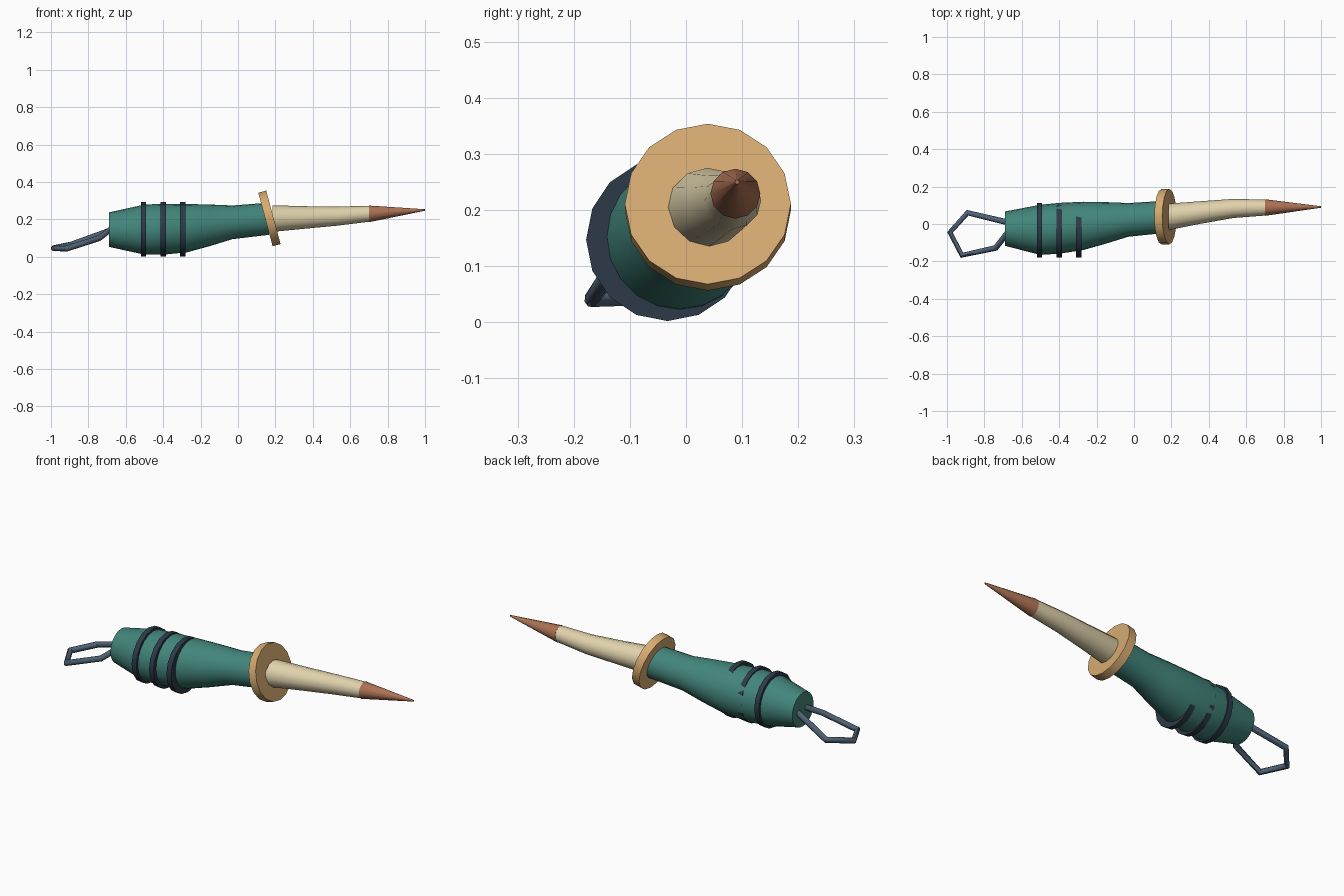
import bpy, bmesh, math
from mathutils import Matrix, Vector

old = bpy.data.objects.get("Cube")
if old:
    bpy.data.objects.remove(old, do_unlink=True)


def material(name, r, g, b):
    col = [(c / 255 / 12.92 if c < 11 else ((c / 255 + 0.055) / 1.055) ** 2.4) for c in (r, g, b)] + [1]
    mat = bpy.data.materials.new(name)
    mat.use_nodes = True
    mat.diffuse_color = col
    bsdf = next(n for n in mat.node_tree.nodes if n.type == 'BSDF_PRINCIPLED')
    bsdf.inputs["Base Color"].default_value = col
    return mat


teal = material("teal grip", 66, 133, 123)
navy = material("dark navy band", 44, 58, 72)
steel = material("slate cord", 78, 97, 116)
ochre = material("ochre guard", 214, 170, 112)
cream = material("cream shaft", 224, 210, 172)
copper = material("copper tip", 172, 114, 84)


def finish(name, mesh, mat, angle=40):
    obj = bpy.data.objects.new(name, mesh)
    bpy.context.collection.objects.link(obj)
    mesh.materials.clear()
    mesh.materials.append(mat)
    bpy.ops.object.select_all(action='DESELECT')
    obj.select_set(True)
    bpy.context.view_layer.objects.active = obj
    bpy.ops.object.shade_smooth_by_angle(angle=math.radians(angle))
    return obj


def loft(name, sections, sides, mat):
    """Skin circles standing across x; each section is x, y, z, radius."""
    bm = bmesh.new()
    rings = []
    for x, y, z, r in sections:
        angles = [2 * math.pi * i / sides for i in range(sides)]
        rings.append([bm.verts.new((x, y + r * math.cos(a), z + r * math.sin(a))) for a in angles])
    for a, b in zip(rings, rings[1:]):
        for i in range(sides):
            j = (i + 1) % sides
            bm.faces.new((a[i], a[j], b[j], b[i]))
    bm.faces.new(rings[0])
    bm.faces.new(rings[-1])
    bmesh.ops.recalc_face_normals(bm, faces=bm.faces)
    mesh = bpy.data.meshes.new(name)
    bm.to_mesh(mesh)
    bm.free()
    return finish(name, mesh, mat)


# Swelling grip that bends gently towards the guard
loft("grip", [(-0.69, -0.025, 0.145, 0.092), (-0.5, -0.031, 0.145, 0.134),
              (-0.4, -0.023, 0.147, 0.136), (-0.27, -0.01, 0.153, 0.129),
              (-0.15, 0.006, 0.168, 0.111), (-0.03, 0.022, 0.184, 0.09),
              (0.165, 0.038, 0.203, 0.086)], 20, teal)

# Bands share one centre, so the bending grip partly covers the later ones
for i in range(3):
    x = -0.505 + 0.105 * i
    loft(f"grip_band_{i + 1}", [(x - 0.014, -0.033, 0.147, 0.145),
                                (x + 0.014, -0.033, 0.147, 0.145)], 16, navy)

# Tilted round guard
guard = loft("guard", [(-0.022, 0, 0, 0.148), (0.022, 0, 0, 0.148)], 16, ochre)
guard.data.transform(Matrix.Translation((0.168, 0.039, 0.205)) @ Matrix.Rotation(-0.262, 4, 'Y'))

# Curved shaft and pointed tip
loft("shaft", [(0.185, 0.038, 0.204, 0.071), (0.36, 0.062, 0.21, 0.06),
               (0.53, 0.083, 0.217, 0.051), (0.705, 0.088, 0.23, 0.0425)], 12, cream)
loft("tip", [(0.7, 0.088, 0.229, 0.0445), (1.0, 0.091, 0.25, 0.004)], 12, copper)

# Angular hanging loop at the butt
path = [(-0.66, 0.005, 0.148), (-0.89, 0.06, 0.065), (-0.984, -0.045, 0.046),
        (-0.92, -0.167, 0.042), (-0.74, -0.128, 0.1), (-0.67, -0.04, 0.155)]
curve = bpy.data.curves.new("loop_path", 'CURVE')
curve.dimensions = '3D'
curve.bevel_depth = 0.016
curve.bevel_resolution = 2
curve.use_fill_caps = True
spline = curve.splines.new('POLY')
spline.points.add(len(path) - 1)
for point, co in zip(spline.points, path):
    point.co = (*co, 1)
helper = bpy.data.objects.new("loop_helper", curve)
bpy.context.collection.objects.link(helper)
bpy.context.view_layer.update()
depsgraph = bpy.context.evaluated_depsgraph_get()
loop_mesh = bpy.data.meshes.new_from_object(helper.evaluated_get(depsgraph))
bpy.data.objects.remove(helper, do_unlink=True)
finish("hanging_loop", loop_mesh, steel, 50)
